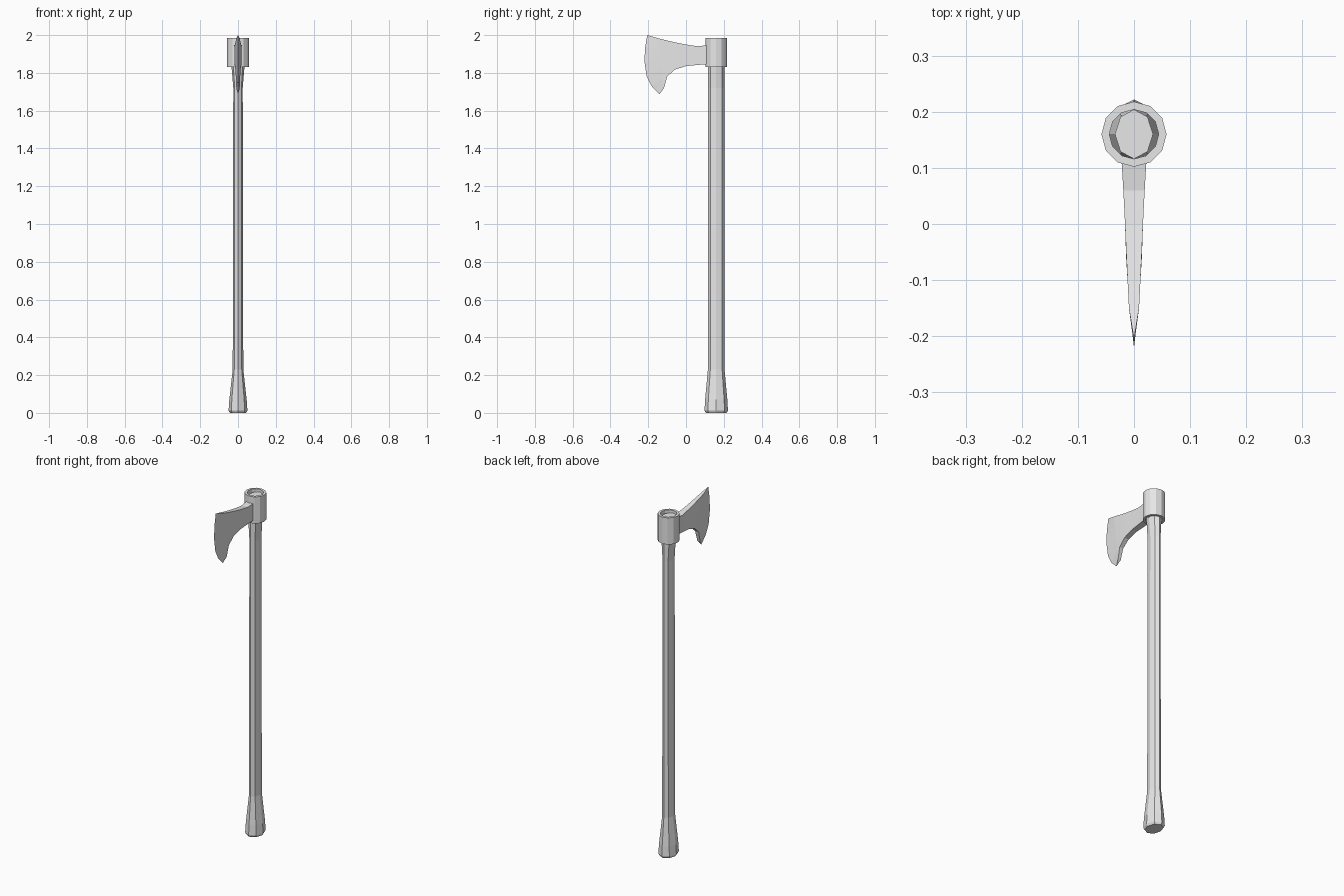
import bpy, bmesh, math

cube = bpy.data.objects.get("Cube")
if cube:
    bpy.data.objects.remove(cube, do_unlink=True)

grey = bpy.data.materials.new("light_grey")
grey.use_nodes = True
grey.diffuse_color = (0.8, 0.8, 0.8, 1)
grey.node_tree.nodes["Principled BSDF"].inputs["Base Color"].default_value = (0.8, 0.8, 0.8, 1)

AXIS_Y = 0.16  # the shaft stands behind the blade


def finish(name, bm):
    bmesh.ops.remove_doubles(bm, verts=bm.verts, dist=0.0001)
    bmesh.ops.recalc_face_normals(bm, faces=bm.faces)
    mesh = bpy.data.meshes.new(name)
    bm.to_mesh(mesh)
    bm.free()
    mesh.materials.append(grey)
    obj = bpy.data.objects.new(name, mesh)
    bpy.context.collection.objects.link(obj)
    return obj


def ring(bm, sides, rx, ry, z):
    angles = [2 * math.pi * i / sides for i in range(sides)]
    return [bm.verts.new((rx * math.cos(a), AXIS_Y + ry * math.sin(a), z)) for a in angles]


def bridge(bm, a, b):
    n = len(a)
    for i in range(n):
        j = (i + 1) % n
        bm.faces.new((a[i], a[j], b[j], b[i]))


# Handle: oval eight-sided shaft with a flared foot and a wider top
bm = bmesh.new()
sections = [  # height, half width, half depth
    (0.0, 0.043, 0.055), (0.012, 0.05, 0.062), (0.07, 0.046, 0.059),
    (0.23, 0.028, 0.044), (1.72, 0.025, 0.043), (1.83, 0.034, 0.044),
    (1.97, 0.034, 0.044),
]
rings = [ring(bm, 8, rx, ry, z) for z, rx, ry in sections]
for lower, upper in zip(rings, rings[1:]):
    bridge(bm, lower, upper)
bm.faces.new(rings[0])
bm.faces.new(rings[-1])
finish("handle", bm)

# Collar: open twelve-sided tube around the handle top
bm = bmesh.new()
tube = [ring(bm, 12, r, r, z) for r, z in
        ((0.058, 1.83), (0.058, 1.985), (0.044, 1.985), (0.044, 1.83))]
for i in range(4):
    bridge(bm, tube[i], tube[(i + 1) % 4])
finish("collar", bm)

# Blade: columns from the collar to the curved cutting edge
columns = [  # top (y, z), bottom (y, z), half thickness
    ((0.11, 1.946), (0.11, 1.846), 0.022),
    ((0.06, 1.941), (0.06, 1.842), 0.019),
    ((0.0, 1.95), (0.0, 1.836), 0.016),
    ((-0.05, 1.96), (-0.06, 1.817), 0.014),
    ((-0.10, 1.971), (-0.10, 1.78), 0.0115),
    ((-0.15, 1.984), (-0.117, 1.718), 0.009),
]
edge = [(-0.205, 2.0), (-0.217, 1.93), (-0.22, 1.86),
        (-0.208, 1.78), (-0.18, 1.727), (-0.14, 1.688)]
rows = len(edge)

bm = bmesh.new()
sides = []
for sign in (1, -1):
    grid = []
    for (ty, tz), (by, bz), half in columns:
        steps = [i / (rows - 1) for i in range(rows)]
        grid.append([bm.verts.new((sign * half, ty + (by - ty) * t, tz + (bz - tz) * t))
                     for t in steps])
    grid.append([bm.verts.new((0, y, z)) for y, z in edge])
    for a, b in zip(grid, grid[1:]):
        for i in range(rows - 1):
            bm.faces.new((a[i], a[i + 1], b[i + 1], b[i]))
    sides.append(grid)

# Top and bottom rims join the two cheeks, and a cap closes the neck
left, right = sides
bmesh.ops.remove_doubles(bm, verts=left[-1] + right[-1], dist=0.0001)
for row in (0, -1):
    for i in range(len(columns) - 1):
        bm.faces.new((left[i][row], left[i + 1][row], right[i + 1][row], right[i][row]))
    tip = [v for v in bm.verts if v.is_valid and
           (v.co.yz - type(v.co.yz)(edge[row])).length < 0.0001][0]
    bm.faces.new((left[len(columns) - 1][row], tip, right[len(columns) - 1][row]))
for i in range(rows - 1):
    bm.faces.new((left[0][i], left[0][i + 1], right[0][i + 1], right[0][i]))
finish("blade", bm)
